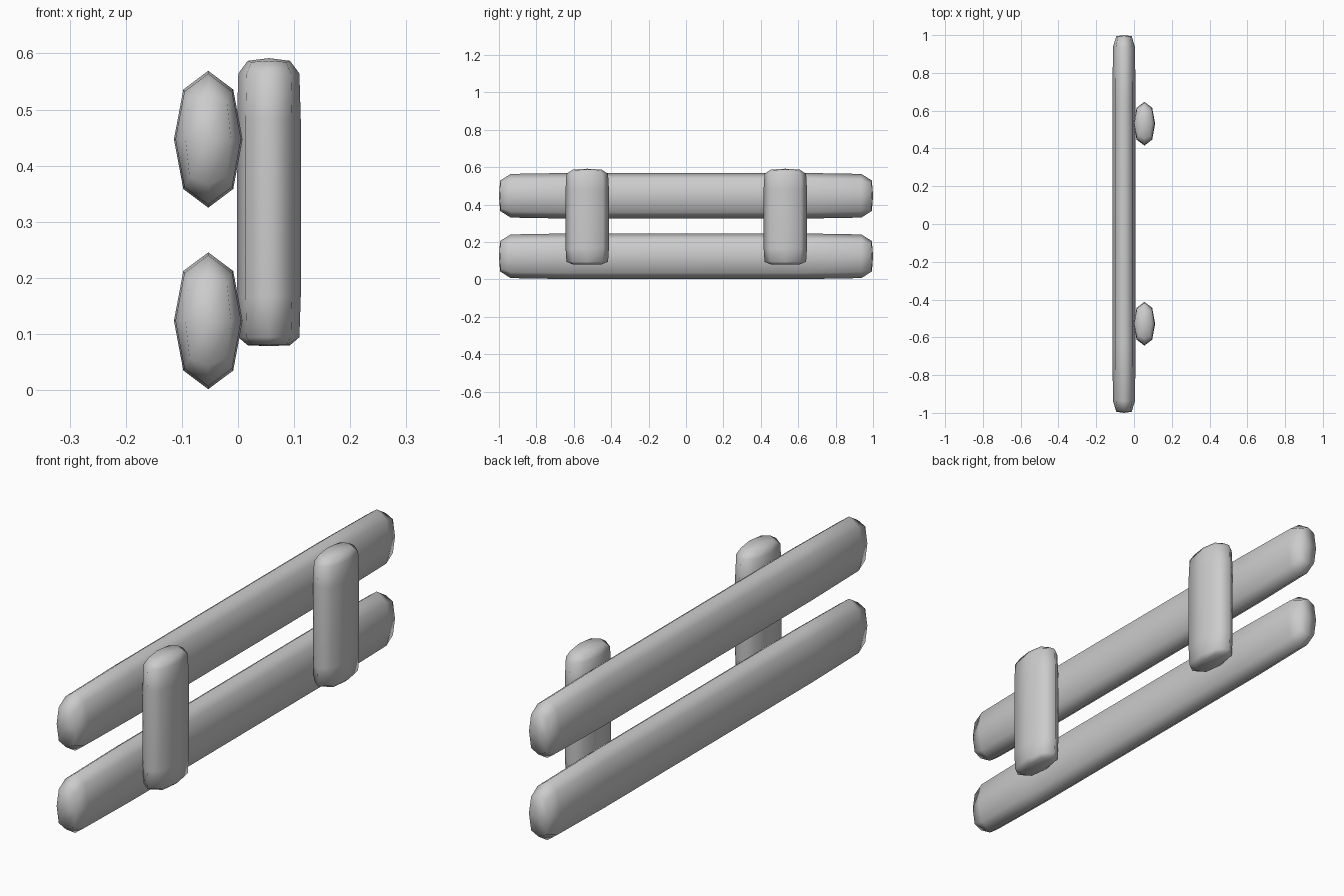
import bpy
import bmesh
from mathutils import Vector

if "Cube" in bpy.data.objects:
    bpy.data.objects.remove(bpy.data.objects["Cube"])


def soft_beam(name, centre, half_a, half_b, stations, axis):
    """Box with holding loops at the given stations, softened by subdivision."""
    bm = bmesh.new()
    rings = []
    for s in stations:
        ring = []
        for a, b in ((-1, -1), (1, -1), (1, 1), (-1, 1)):
            a, b = a * half_a, b * half_b
            co = (a, s, b) if axis == 'Y' else (a, b, s)
            ring.append(bm.verts.new(Vector(co)))
        rings.append(ring)
    for r0, r1 in zip(rings, rings[1:]):
        for i in range(4):
            j = (i + 1) % 4
            bm.faces.new((r0[i], r0[j], r1[j], r1[i]))
    bm.faces.new(rings[0])
    bm.faces.new(rings[-1])
    bmesh.ops.recalc_face_normals(bm, faces=bm.faces)
    for f in bm.faces:
        f.smooth = True
    mesh = bpy.data.meshes.new(name)
    bm.to_mesh(mesh)
    bm.free()
    obj = bpy.data.objects.new(name, mesh)
    obj.location = centre
    bpy.context.collection.objects.link(obj)
    sub = obj.modifiers.new("Soften", 'SUBSURF')
    sub.levels = sub.render_levels = 1
    return obj


# Two long horizontal rails
for name, z in (("lower_rail", 0.1235), ("upper_rail", 0.447)):
    soft_beam(name, (-0.053, 0, z), 0.0667, 0.133,
              (-1.0045, -0.95, 0.95, 1.0045), 'Y')

# Two short upright battens fixed across the rails
for name, y in (("front_batten", -0.528), ("back_batten", 0.531)):
    soft_beam(name, (0.055, y, 0.335), 0.062, 0.1265,
              (-0.258, -0.243, 0.218, 0.260), 'Z')
